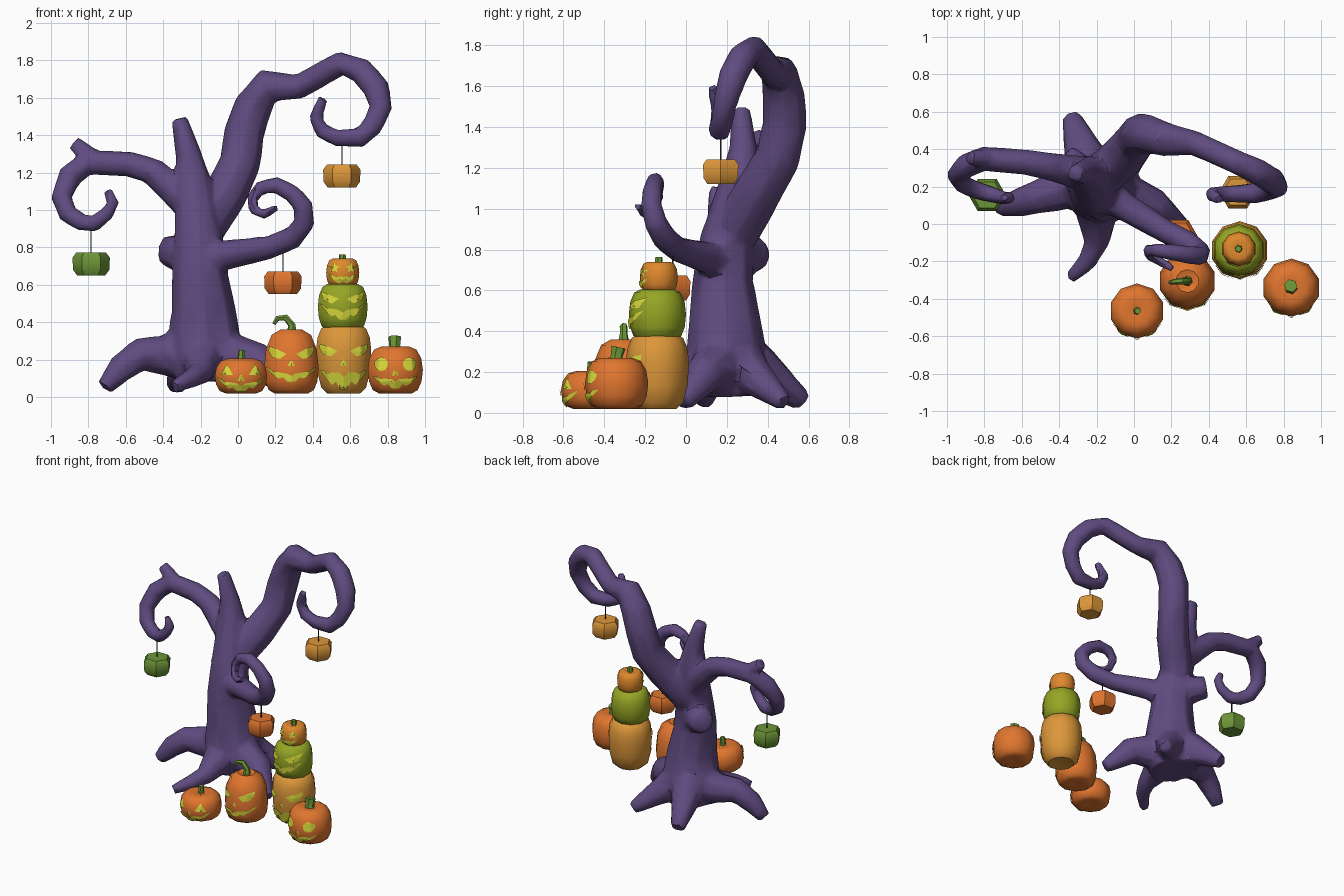
import bpy, bmesh, math
from mathutils import Vector
from mathutils.bvhtree import BVHTree

if "Cube" in bpy.data.objects:
    bpy.data.objects.remove(bpy.data.objects["Cube"])


def material(name, r, g, b):
    m = bpy.data.materials.new(name)
    m.diffuse_color = (r, g, b, 1)
    m.use_nodes = True
    m.node_tree.nodes["Principled BSDF"].inputs["Base Color"].default_value = m.diffuse_color
    return m


BARK = material("purple_bark", .115, .07, .215)
ORANGE = material("orange", .75, .18, .028)
PALE = material("pale_orange", .74, .25, .026)
AMBER = material("amber", .72, .31, .042)
LIME = material("lime", .30, .38, .018)
GREEN = material("leaf_green", .15, .30, .038)
GLOW = material("glowing_yellow", .70, .70, .045)
DARK = material("dark_cord", .02, .02, .02)


def activate(ob):
    bpy.ops.object.select_all(action='DESELECT')
    ob.select_set(True)
    bpy.context.view_layer.objects.active = ob


def finish(name, bm, mat, angle=40):
    if angle:
        bmesh.ops.recalc_face_normals(bm, faces=bm.faces)
    me = bpy.data.meshes.new(name)
    bm.to_mesh(me)
    bm.free()
    me.materials.append(mat)
    ob = bpy.data.objects.new(name, me)
    bpy.context.collection.objects.link(ob)
    activate(ob)
    if angle:
        bpy.ops.object.shade_smooth_by_angle(angle=math.radians(angle))
    return ob


def skin_rings(bm, rings):
    rings = [[bm.verts.new(p) for p in r] for r in rings]
    n = len(rings[0])
    for a, b in zip(rings, rings[1:]):
        for i in range(n):
            j = (i + 1) % n
            bm.faces.new((a[i], a[j], b[j], b[i]))
    bm.faces.new(rings[0])
    bm.faces.new(rings[-1])


def tube(name, pts, mat=BARK, n=8, angle=46):
    """Tapered tube through (x, y, z, radius) points."""
    p = [Vector(q[:3]) for q in pts]
    rings, side, old = [], None, None
    for i, q in enumerate(pts):
        t = (p[min(i + 1, len(p) - 1)] - p[max(i - 1, 0)]).normalized()
        if side is None:
            side = t.orthogonal().normalized()
        else:
            side = (old.rotation_difference(t) @ side).normalized()
        old, up = t, t.cross(side)
        rings.append([p[i] + q[3] * (math.cos(a) * side + math.sin(a) * up)
                      for a in (2 * math.pi * k / n for k in range(n))])
    bm = bmesh.new()
    skin_rings(bm, rings)
    return finish(name, bm, mat, angle)


def lathe(name, x, y, prof, mat, n=10, turn=0.0, angle=45):
    """Faceted turned body from (radius, height) pairs."""
    bm = bmesh.new()
    skin_rings(bm, [[(x + r * math.cos(a), y + r * math.sin(a), z)
                     for a in (turn + 2 * math.pi * k / n for k in range(n))]
                    for r, z in prof])
    return finish(name, bm, mat, angle)


def mouth(w, z, h, bend, teeth):
    """Toothed grin as a strip of quads; z is the middle of its upper lip."""
    n, top, low = teeth * 2, [], []
    for i in range(n + 1):
        u = -1 + 2 * i / n
        zt = z + bend * u * u
        fat = h * (1 - u * u) + .008
        top.append((u * w, zt - (fat * .25 if i % 4 == 2 else 0)))
        low.append((u * w, zt - fat * (.6 if i % 4 == 0 else 1)))
    return [[top[i], low[i], low[i + 1], top[i + 1]] for i in range(n)]


def pair(poly, dx, z):
    """Right-hand eye outline plus its mirror image."""
    r = [(dx + u, z + v) for u, v in poly]
    return [r, [(-u, v) for u, v in reversed(r)]]


def star(n, r1, r2):
    return [((r1 if k % 2 else r2) * math.cos(math.pi * k / n + math.pi / 2),
             (r1 if k % 2 else r2) * math.sin(math.pi * k / n + math.pi / 2))
            for k in range(2 * n)]


def carve(name, body, x, polys):
    """Thin glowing plates laid on the front of a pumpkin."""
    src = bmesh.new()
    src.from_mesh(body.data)
    tree = BVHTree.FromBMesh(src)
    bm = bmesh.new()
    for poly in polys:
        bm.faces.new([bm.verts.new((x + u, 0, v)) for u, v in poly])
    bmesh.ops.poke(bm, faces=bm.faces[:])
    bmesh.ops.subdivide_edges(bm, edges=bm.edges[:], cuts=3, use_grid_fill=True)
    missed = []
    for v in bm.verts:
        hit, normal, *_ = tree.ray_cast(Vector((v.co.x, -3, v.co.z)), Vector((0, 1, 0)))
        if hit:
            v.co = hit + normal * .004 - Vector((0, .003, 0))
        else:
            missed.append(v)
    bmesh.ops.delete(bm, geom=missed, context='VERTS')
    bm.normal_update()
    bmesh.ops.reverse_faces(bm, faces=[f for f in bm.faces if f.normal.y > 0])
    src.free()
    finish(name, bm, GLOW, 0)


# Trunk running up into a blunt twig
trunk = tube("trunk", [(-.2, .2, .09, .18), (-.18, .195, .33, .195), (-.185, .19, .47, .174), (-.205, .18, .65, .152),
                       (-.21, .2, .85, .132), (-.24, .27, 1.15, .1), (-.265, .28, 1.3, .07), (-.315, .27, 1.49, .046)])
# Curling branches, side twig and knob
tall = tube("tall_branch", [(-.2, .24, .88, .12), (-.07, .35, 1.08, .12), (.01, .45, 1.25, .112),
                            (.035, .485, 1.42, .11), (.08, .48, 1.55, .105), (.16, .455, 1.665, .095),
                            (.33, .43, 1.66, .068), (.55, .33, 1.785, .067), (.66, .28, 1.745, .073),
                            (.74, .23, 1.65, .073), (.765, .2, 1.55, .063), (.72, .18, 1.45, .058),
                            (.65, .165, 1.385, .058), (.53, .16, 1.385, .048), (.45, .16, 1.42, .044),
                            (.415, .16, 1.49, .04), (.455, .13, 1.6, .028)])
left = tube("left_branch", [(-.22, .26, 1.0, .1), (-.46, .31, 1.21, .075), (-.58, .33, 1.245, .07),
                            (-.8, .35, 1.255, .068), (-.9, .31, 1.18, .068), (-.945, .26, 1.07, .058),
                            (-.91, .21, .98, .053), (-.84, .18, .935, .05), (-.77, .16, .925, .047),
                            (-.7, .14, .98, .04), (-.665, .14, 1.04, .035), (-.7, .14, 1.11, .026)])
right = tube("right_branch", [(-.2, .18, .72, .11), (-.06, .1, .76, .08), (.17, -.04, .8, .064), (.29, -.1, .85, .064),
                              (.355, -.15, .93, .058), (.35, -.17, 1.02, .055), (.29, -.165, 1.09, .049),
                              (.2, -.15, 1.135, .046), (.12, -.14, 1.12, .039), (.075, -.14, 1.06, .034),
                              (.085, -.17, 1.0, .031), (.14, -.2, .975, .028), (.21, -.24, 1.015, .022)])
twig = tube("left_twig", [(-.76, .345, 1.26, .055), (-.88, .355, 1.36, .042)])
knob = tube("trunk_knob", [(-.22, .2, .72, .12), (-.31, .29, .77, .1), (-.38, .355, .785, .085)])
# Roots spreading from the foot
root_a = tube("left_root", [(-.22, .21, .28, .15), (-.38, .19, .22, .115), (-.53, .14, .225, .09),
                            (-.63, .11, .15, .075), (-.715, .085, .05, .048)])
root_b = tube("front_root", [(-.2, .17, .25, .15), (-.2, -.1, .13, .068), (-.25, -.2, .1, .053), (-.34, -.29, .055, .036)])
root_c = tube("back_left_root", [(-.2, .22, .3, .16), (-.27, .38, .2, .11), (-.335, .575, .055, .052)])
root_d = tube("back_right_root", [(-.18, .22, .3, .15), (-.05, .33, .18, .1), (.11, .48, .05, .045)])
root_e = tube("right_root", [(-.18, .19, .26, .17), (0, .13, .21, .12), (.11, .09, .19, .1), (.26, -.015, .05, .048)])

# Fuse the limbs into one skin, soften the joints, then facet it
activate(trunk)
for ob in (tall, left, right, twig, knob, root_a, root_b, root_c, root_d, root_e):
    ob.select_set(True)
bpy.ops.object.join()
trunk.name = "twisted_tree"
mod = trunk.modifiers.new("fuse", 'REMESH')
mod.mode, mod.voxel_size = 'VOXEL', .014
mod = trunk.modifiers.new("soften", 'SMOOTH')
mod.factor, mod.iterations = .5, 8
mod = trunk.modifiers.new("facet", 'DECIMATE')
mod.ratio = .055
for m in list(trunk.modifiers):
    bpy.ops.object.modifier_apply(modifier=m.name)
trunk.data.materials.clear()
trunk.data.materials.append(BARK)
bpy.ops.object.shade_smooth_by_angle(angle=math.radians(40))

# Hanging six-sided lanterns on cords
for key, x, y, z, top, mat in (("amber", .555, .17, 1.12, 1.36, AMBER),
                               ("green", -.785, .155, .65, .91, GREEN),
                               ("orange", .24, -.065, .55, .78, ORANGE)):
    lathe(key + "_lantern", x, y, [(.075, z), (.097, z + .03), (.1, z + .095), (.08, z + .122)], mat, 6, 0, 35)
    tube(key + "_cord", [(x, y, z + .12, .004), (x, y, top, .004)], DARK, 4)


def rounded(r, z0, z1, low=.6, high=.5, belly=.5):
    """Squashed pumpkin outline: low and high are the end radii, belly the widest height."""
    zb, out = z0 + (z1 - z0) * belly, [(r * .2, z0 + .012)]
    for i in range(-3, 4):
        a = abs(i) / 3 * math.pi / 2
        end = low if i < 0 else high
        z = zb + ((z0 if i < 0 else z1) - zb) * math.sin(a)
        out.append((r * (end + (1 - end) * max(math.cos(a), 0) ** .9), z))
    return out + [(r * .2, z1 - .01)]


def pumpkin(name, x, y, prof, mat, face):
    carve(name + "_face", lathe(name, x, y, prof, mat, 10, math.pi / 10), x, face)


# Pumpkins with their cut-out faces
almond = [(-.045, -.005), (-.01, -.032), (.03, -.022), (.048, .01), (.046, .036), (0, .018)]
angry = [(-.045, -.005), (-.01, -.03), (.035, -.015), (.05, .034), (.005, .015)]
tri = [(-.033, -.026), (.033, -.026), (0, .032)]
nose = [(u * .55, v * .6) for u, v in tri]
pumpkin("small_pumpkin", .016, -.465, rounded(.147, .02, .205), ORANGE,
        pair(tri, .074, .142) + pair(nose, 0, .102)[:1] + mouth(.125, .072, .034, .035, 6))
pumpkin("tall_pumpkin", .285, -.305, rounded(.154, .02, .36, .62, .4, .38), ORANGE,
        pair(almond, .07, .235) + pair(nose, 0, .18)[:1] + mouth(.13, .125, .035, .035, 6))
pumpkin("stack_lower_pumpkin", .565, -.14, rounded(.155, .02, .385, .6, .6, .62), AMBER,
        pair(almond, .078, .25) + pair(nose, 0, .185)[:1] + mouth(.12, .13, .08, .015, 6))
pumpkin("stack_middle_pumpkin", .56, -.14, rounded(.14, .36, .605, .65, .6), LIME,
        pair(angry, .065, .53) + mouth(.115, .465, .045, .035, 6))
pumpkin("stack_upper_pumpkin", .56, -.133, rounded(.093, .59, .74, .65, .6), PALE,
        pair(star(5, .013, .03), .044, .69) + mouth(.07, .645, .032, .012, 4))
pumpkin("wide_pumpkin", .841, -.34, rounded(.155, .02, .27), ORANGE,
        pair(star(5, .035, .037), .074, .175) + pair(nose, 0, .13)[:1] + mouth(.115, .095, .04, .02, 6))

# Stems
tube("small_stem", [(.016, -.465, .18, .022), (.02, -.465, .25, .018)], GREEN, 6)
tube("tall_stem", [(.285, -.305, .33, .032), (.288, -.305, .385, .02), (.255, -.305, .425, .018),
                   (.21, -.31, .42, .015), (.192, -.312, .39, .01)], GREEN, 6)
tube("stack_stem", [(.56, -.133, .71, .022), (.558, -.133, .762, .018)], GREEN, 6)
tube("wide_stem", [(.841, -.34, .24, .042), (.838, -.34, .275, .03), (.838, -.33, .322, .036)], GREEN, 6)
